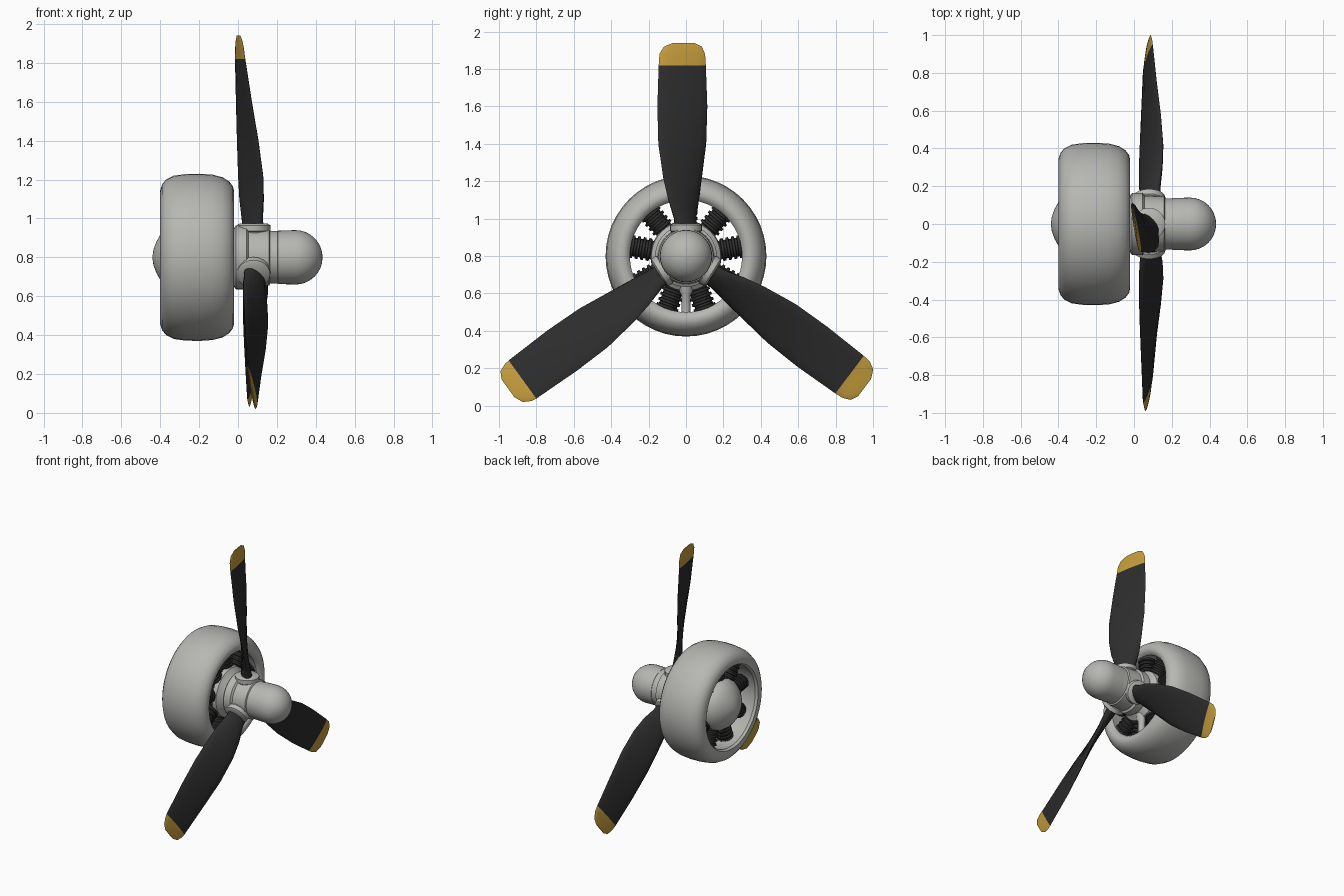
import bpy, bmesh, math
from mathutils import Matrix, Vector

if "Cube" in bpy.data.objects:
    bpy.data.objects.remove(bpy.data.objects["Cube"])

AXIS = Vector((0, 0, 0.8))


def material(name, rgb):
    m = bpy.data.materials.new(name)
    m.use_nodes = True
    m.diffuse_color = (*rgb, 1)
    m.node_tree.nodes["Principled BSDF"].inputs["Base Color"].default_value = (*rgb, 1)
    return m


GREY = material("light grey metal", (0.47, 0.47, 0.45))
BLACK = material("matt black", (0.026, 0.026, 0.026))
YELLOW = material("tip yellow", (0.55, 0.33, 0.045))


def finish(name, bm, mats, angle=40):
    """Turn a bmesh into a smooth-shaded object on the engine axis."""
    bmesh.ops.remove_doubles(bm, verts=bm.verts, dist=1e-5)
    bmesh.ops.recalc_face_normals(bm, faces=bm.faces)
    mesh = bpy.data.meshes.new(name)
    bm.to_mesh(mesh)
    bm.free()
    for m in mats:
        mesh.materials.append(m)
    ob = bpy.data.objects.new(name, mesh)
    ob.location = AXIS
    bpy.context.collection.objects.link(ob)
    bpy.ops.object.select_all(action='DESELECT')
    ob.select_set(True)
    bpy.context.view_layer.objects.active = ob
    bpy.ops.object.shade_smooth_by_angle(angle=math.radians(angle))
    return ob


def loft(bm, rings, closed=False):
    """Bridge rings of points with quads."""
    loops = [[bm.verts.new(p) for p in ring] for ring in rings]
    pairs = list(zip(loops, loops[1:]))
    if closed:
        pairs.append((loops[-1], loops[0]))
    faces = []
    for a, b in pairs:
        n = len(a)
        for i in range(n):
            j = (i + 1) % n
            faces.append(bm.faces.new((a[i], a[j], b[j], b[i])))
    if not closed:
        bm.faces.new(loops[0])
        bm.faces.new(loops[-1])
    return faces


def lathe(name, profile, closed=False, n=40):
    """Spin (x, radius) points about the engine axis."""
    bm = bmesh.new()
    loft(bm, [[(x, r * math.cos(math.tau * i / n), r * math.sin(math.tau * i / n))
               for i in range(n)] for x, r in profile], closed)
    return finish(name, bm, [GREY])


def radial(name, angle, x, profile, mat, n=16, stretch=1.0):
    """Spin (distance, radius) points about a spoke pointing out from the axis."""
    turn = Matrix.Rotation(math.radians(angle - 90), 3, 'X')
    bm = bmesh.new()
    loft(bm, [[Vector((x, 0, 0)) + turn @ Vector((stretch * r * math.cos(math.tau * i / n),
               r * math.sin(math.tau * i / n), d)) for i in range(n)] for d, r in profile])
    return finish(name, bm, [mat])


# Cowling ring with rounded lips
cowl = [(-0.40, 0.345), (-0.39, 0.375), (-0.37, 0.40), (-0.33, 0.42), (-0.27, 0.428),
        (-0.20, 0.43), (-0.13, 0.425), (-0.08, 0.412), (-0.045, 0.39), (-0.026, 0.365),
        (-0.02, 0.34), (-0.028, 0.315), (-0.05, 0.30), (-0.09, 0.305), (-0.2, 0.325),
        (-0.33, 0.318), (-0.38, 0.308), (-0.397, 0.32)]
lathe("cowling", cowl, closed=True, n=48)

# Crankcase with rear dome and front gear housing
lathe("crankcase", [(-0.44, 0.005), (-0.435, 0.04), (-0.42, 0.08), (-0.395, 0.125),
                    (-0.365, 0.16), (-0.33, 0.185), (-0.30, 0.19), (-0.29, 0.16),
                    (-0.10, 0.16), (-0.09, 0.19), (-0.06, 0.185), (-0.035, 0.15), (-0.01, 0.13)])

# Nine finned cylinders in two rows
for row, x in (("front", -0.12), ("rear", -0.26)):
    for k in range(9):
        fins = []
        for f in range(6):
            d = 0.15 + f * 0.03
            fins += [(d, 0.050), (d + 0.012, 0.050), (d + 0.014, 0.061), (d + 0.028, 0.061)]
        radial(f"{row}_cylinder_{k + 1}", 90 + 40 * k, x, fins, BLACK, n=12)

# Lower oil pipe
radial("oil_pipe", 270, -0.07, [(0.12, 0.04), (0.19, 0.035), (0.21, 0.025), (0.32, 0.025)], GREY)

# Propeller hub and spinner
lathe("hub_flange", [(-0.03, 0.12), (-0.018, 0.155), (-0.01, 0.165), (0.045, 0.165), (0.055, 0.15),
                     (0.16, 0.145), (0.165, 0.135), (0.205, 0.135)])
dome = [(0.295 + 0.14 * math.sin(math.radians(a)), 0.14 * math.cos(math.radians(a)))
        for a in range(0, 90, 11)]
lathe("spinner", [(0.2, 0.125), (0.205, 0.137)] + dome + [(0.435, 0.004)])

# Blade stations: distance, clockwise edge, other edge, rear x, front x, thickness
STATIONS = [
    (0.12, 0.050, -0.050, 0.035, 0.125, 0.085),
    (0.20, 0.050, -0.060, 0.025, 0.122, 0.070),
    (0.30, 0.070, -0.095, 0.010, 0.130, 0.050),
    (0.42, 0.085, -0.122, 0.002, 0.128, 0.040),
    (0.60, 0.108, -0.148, -0.004, 0.104, 0.032),
    (0.80, 0.114, -0.153, -0.009, 0.070, 0.026),
    (1.02, 0.106, -0.146, -0.014, 0.036, 0.019),
    (1.08, 0.102, -0.142, -0.013, 0.028, 0.016),
    (1.12, 0.085, -0.118, -0.010, 0.020, 0.012),
    (1.14, 0.045, -0.070, -0.006, 0.012, 0.006)]
TIP_START = 6


def blade(name, angle, scale, lean, tip_radius, n=16):
    turn = Matrix.Rotation(math.radians(angle - 90), 3, 'X')
    rings = []
    for k, (d, y0, y1, x0, x1, thick) in enumerate(STATIONS):
        r = tip_radius if k == TIP_START else d * scale
        a, b = Vector((x0, y0, r)), Vector((x1, y1, r))
        mid, half = (a + b) / 2, (b - a) / 2
        side = Vector((half.y, -half.x, 0)).normalized() * thick / 2
        mid.x += lean * d / 1.14
        rings.append([turn @ (mid + half * math.cos(math.tau * i / n)
                              + side * math.sin(math.tau * i / n)) for i in range(n)])
    bm = bmesh.new()
    faces = loft(bm, rings)
    for i, f in enumerate(faces):
        f.material_index = int(i // n >= TIP_START)
    bm.faces.ensure_lookup_table()
    bm.faces[-1].material_index = 1
    finish(name, bm, [BLACK, YELLOW], 50)


# Three blades, each held in a hub socket
for name, angle, socket, scale, lean, tip in (("top", 90, 90, 1.0, 0.0, 1.02),
                                              ("right", 216, 212, 1.04, 0.07, 1.095),
                                              ("left", -37, -32, 1.04, 0.07, 1.08)):
    blade(f"{name}_blade", angle, scale, lean, tip)
    radial(f"{name}_blade_socket", socket, 0.08,
           [(0.02, 0.08), (0.13, 0.08), (0.135, 0.086), (0.165, 0.086), (0.175, 0.07)], GREY, n=20)
